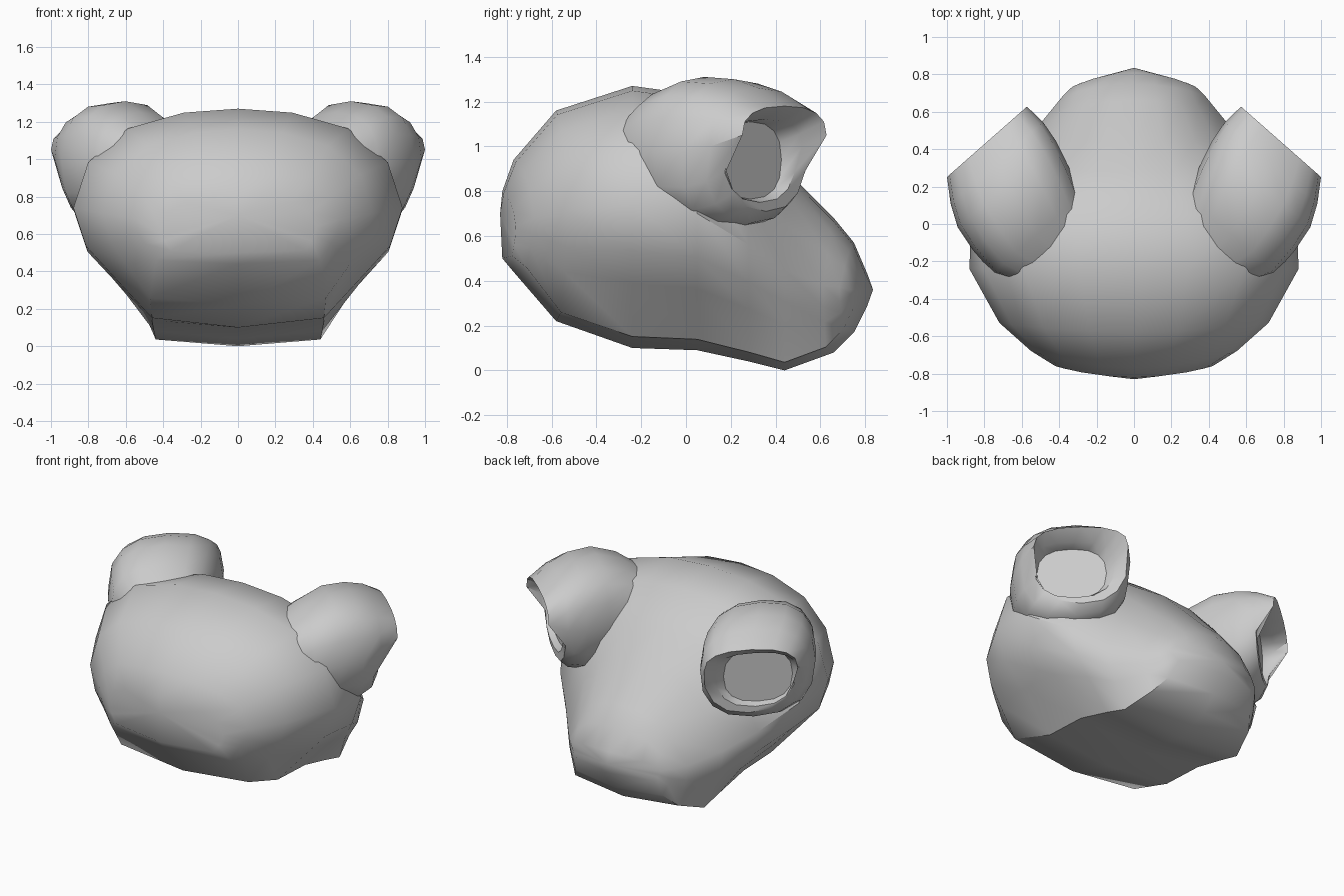
import bpy, bmesh, math
from mathutils import Vector

cube = bpy.data.objects.get("Cube")
if cube:
    bpy.data.objects.remove(cube)

grey = bpy.data.materials.new("plain grey")
grey.use_nodes = True
colour = (0.6, 0.6, 0.6, 1)
grey.diffuse_color = colour
grey.node_tree.nodes["Principled BSDF"].inputs["Base Color"].default_value = colour


def loft(name, rings, hubs, angle):
    """Skin a list of closed rings and close each end with a fan to its hub."""
    bm = bmesh.new()
    rows = [[bm.verts.new(p) for p in ring] for ring in rings]
    n = len(rows[0])
    for a, b in zip(rows, rows[1:]):
        for i in range(n):
            j = (i + 1) % n
            bm.faces.new((a[i], a[j], b[j], b[i]))
    for row, hub_point in zip((rows[0], rows[-1]), hubs):
        hub = bm.verts.new(hub_point)
        for i in range(n):
            bm.faces.new((row[i], row[(i + 1) % n], hub))
    bmesh.ops.recalc_face_normals(bm, faces=bm.faces)
    mesh = bpy.data.meshes.new(name)
    bm.to_mesh(mesh)
    bm.free()
    obj = bpy.data.objects.new(name, mesh)
    bpy.context.collection.objects.link(obj)
    mesh.materials.append(grey)
    bpy.ops.object.select_all(action='DESELECT')
    obj.select_set(True)
    bpy.context.view_layer.objects.active = obj
    bpy.ops.object.shade_smooth_by_angle(angle=math.radians(angle))
    return obj


# Head: (y, half width, half width of base, top, widest height, bottom, bow, pinch)
SECTIONS = [
    (-0.82, 0.42, 0.36, 0.80, 0.64, 0.50, 0.34, 1),
    (-0.77, 0.55, 0.44, 0.94, 0.68, 0.44, 0.30, 1),
    (-0.58, 0.72, 0.47, 1.16, 0.71, 0.22, 0.10, 1),
    (-0.24, 0.88, 0.46, 1.27, 0.74, 0.10, 0.0, 1),
    (0.05, 0.87, 0.46, 1.23, 0.70, 0.09, 0.0, 1),
    (0.28, 0.73, 0.45, 1.06, 0.56, 0.04, 0.0, 0.88),
    (0.44, 0.58, 0.44, 0.90, 0.45, 0.00, 0.0, 0.84),
    (0.66, 0.44, 0.38, 0.68, 0.38, 0.08, 0.25, 0.84),
    (0.75, 0.38, 0.32, 0.57, 0.37, 0.17, 0.45, 0.88),
    (0.81, 0.33, 0.28, 0.43, 0.36, 0.29, 0.70, 1),
]
# Upper curve: (share of half width, share of height above the widest line)
UPPER = [(0, 1), (0.33, 0.96), (0.67, 0.80), (0.91, 0.46)]
# Lower curve: (blend from half width to base, share of depth below it)
LOWER = [(0, 0), (0.16, 0.32), (0.48, 0.55), (1, 0.92)]


def head_ring(y, w, base, top, wide, bottom, bow, pinch):
    half = [(u * w * pinch, wide + v * (top - wide)) for u, v in UPPER]
    half += [(w + u * (base - w), wide - v * (wide - bottom)) for u, v in LOWER]
    half.append((0, bottom))
    half = [(x, y - math.copysign(bow, y) * x * x, z) for x, z in half]
    return half + [(-x, py, z) for x, py, z in reversed(half[1:-1])]


loft("head", [head_ring(*s) for s in SECTIONS],
     [(0, -0.83, 0.70), (0, 0.835, 0.36)], 40)

# Eye sockets: rings along a sideways-and-forward axis, with an overhanging brow
axis = Vector((0.66, 0.75, 0))
across = Vector((0.75, -0.66, 0))
# (distance along axis, offset across, half width, top, middle, bottom, brow)
EYE = [
    (0.10, 0.40, 0.24, 1.12, 0.95, 0.76, 0),
    (0.30, 0.43, 0.31, 1.25, 0.96, 0.69, 0),
    (0.46, 0.40, 0.34, 1.31, 0.97, 0.65, 0),
    (0.60, 0.37, 0.35, 1.30, 0.98, 0.63, 0.01),
    (0.69, 0.335, 0.33, 1.26, 1.00, 0.66, 0.04),
    (0.74, 0.30, 0.285, 1.18, 1.05, 0.71, 0.11),
    (0.74, 0.34, 0.25, 1.12, 1.00, 0.75, 0.03),
    (0.70, 0.36, 0.21, 1.11, 0.94, 0.765, 0),
]


def swell(value, power=0.8):
    """Push a circle coordinate outwards for a squarer ring."""
    return math.copysign(abs(value) ** power, value)


def eye_ring(dist, off, wide, top, middle, bottom, brow, count=16):
    ring = []
    for i in range(count):
        a = math.tau * i / count
        up = swell(round(math.sin(a), 4))
        p = axis * (dist + (brow if up >= 0 else 0))
        p += across * (off + wide * swell(math.cos(a)))
        p.z = middle + up * ((top - middle) if up > 0 else (middle - bottom))
        ring.append(p)
    return ring


def axis_point(dist, off, z):
    return axis * dist + across * off + Vector((0, 0, z))


socket = loft("eye_sockets", [eye_ring(*e) for e in EYE],
              [axis_point(0.10, 0.40, 0.95), axis_point(0.70, 0.36, 0.94)], 40)
mirror = socket.modifiers.new("other side", 'MIRROR')
mirror.use_axis[0] = True
